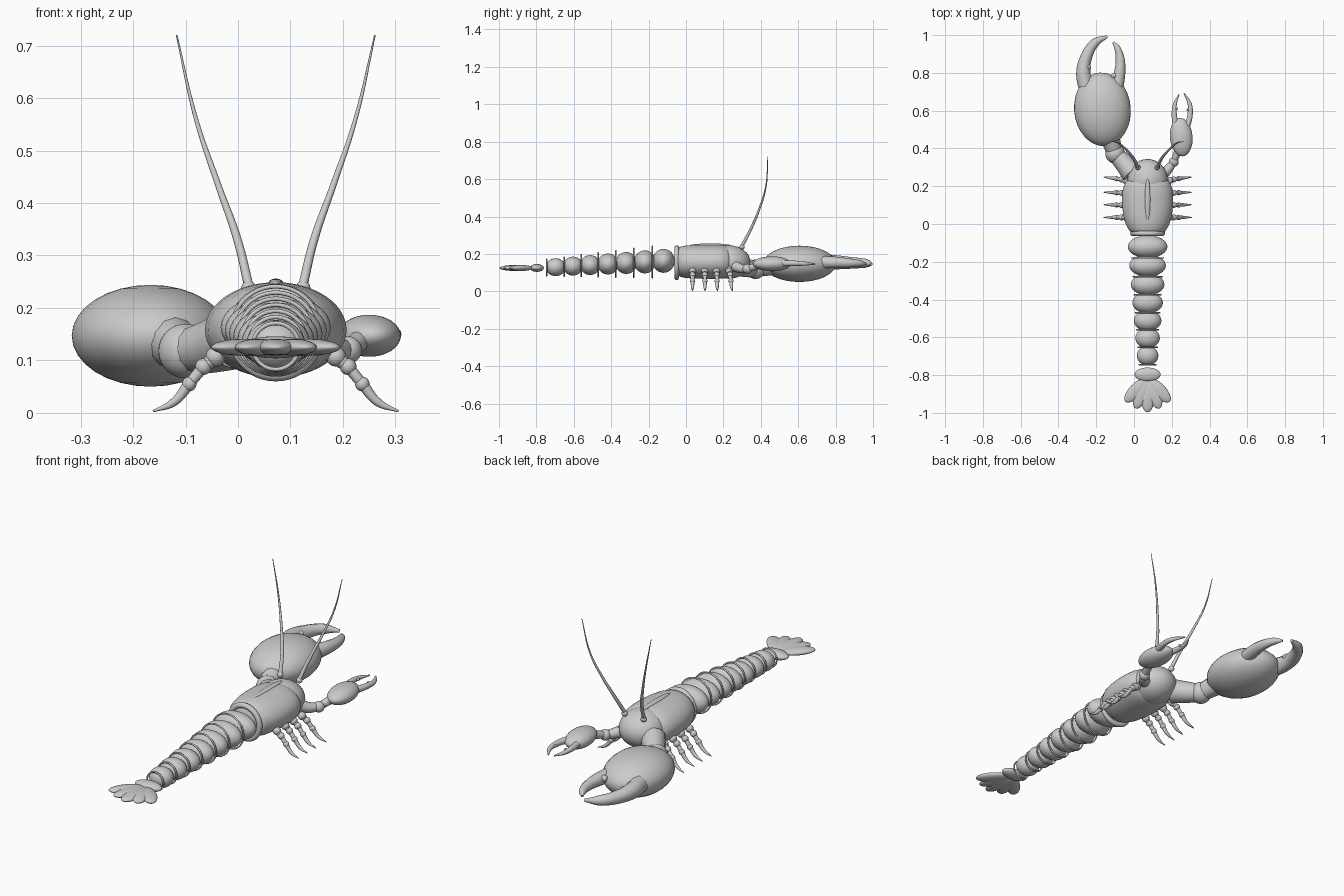
import bpy, math
from mathutils import Vector

CX = 0.072  # body centre line


def finish(o, name):
    o.name = name
    for p in o.data.polygons:
        p.use_smooth = True
    return o


def ball(name, loc, size, rot=0.0, seg=32):
    bpy.ops.mesh.primitive_uv_sphere_add(segments=seg, ring_count=seg // 2, radius=1,
                                         location=loc, rotation=(0, 0, math.radians(rot)))
    o = bpy.context.object
    o.scale = size if isinstance(size, tuple) else (size,) * 3
    return finish(o, name)


def ring(name, y, z, outer, minor):
    bpy.ops.mesh.primitive_torus_add(location=(CX, y, z), rotation=(math.pi / 2, 0, 0),
                                     major_radius=outer - minor, minor_radius=minor,
                                     major_segments=48, minor_segments=10)
    return finish(bpy.context.object, name)


def tube(name, pts):
    # smooth tapered tube through (x, y, z, radius) points
    cu = bpy.data.curves.new(name, 'CURVE')
    cu.dimensions = '3D'
    cu.bevel_depth = 1.0
    cu.bevel_resolution = 4
    cu.use_fill_caps = True
    cu.resolution_u = 8
    sp = cu.splines.new('BEZIER')
    sp.bezier_points.add(len(pts) - 1)
    for bp, p in zip(sp.bezier_points, pts):
        bp.co = p[:3]
        bp.radius = p[3]
        bp.handle_left_type = bp.handle_right_type = 'AUTO'
    o = bpy.data.objects.new(name, cu)
    bpy.context.collection.objects.link(o)
    bpy.ops.object.select_all(action='DESELECT')
    o.select_set(True)
    bpy.context.view_layer.objects.active = o
    bpy.ops.object.convert(target='MESH')
    return finish(bpy.context.object, name)


def loft(name, stations, n=48):
    # elliptical sections along y: (y, half width, half height, z centre)
    verts, faces = [], []
    for y, w, h, z in stations:
        for i in range(n):
            a = 2 * math.pi * i / n
            verts.append((CX + w * math.cos(a), y, z + h * math.sin(a)))
    for s in range(len(stations) - 1):
        for i in range(n):
            j = (i + 1) % n
            faces.append((s * n + i, s * n + n + i, s * n + n + j, s * n + j))
    faces += [tuple(range(n)), tuple(range(len(verts) - 1, len(verts) - n - 1, -1))]
    me = bpy.data.meshes.new(name)
    me.from_pydata(verts, [], faces)
    o = bpy.data.objects.new(name, me)
    bpy.context.collection.objects.link(o)
    return finish(o, name)


# carapace, head and back ridge
loft("carapace", [(-0.045, 0.088, 0.072, 0.158), (-0.03, 0.1, 0.08, 0.158), (0.0, 0.116, 0.087, 0.158),
                  (0.05, 0.129, 0.09, 0.158), (0.1, 0.135, 0.091, 0.158), (0.15, 0.135, 0.091, 0.158),
                  (0.19, 0.13, 0.09, 0.158), (0.22, 0.118, 0.084, 0.158), (0.24, 0.095, 0.07, 0.158)])
ball("head", (CX, 0.23, 0.157), (0.107, 0.114, 0.089))
ball("back_ridge", (CX, 0.13, 0.245), (0.015, 0.11, 0.011))
ring("carapace_rim", -0.05, 0.153, 0.093, 0.013)

# abdomen segments with thin hoops between them
seg_y = [-0.12, -0.22, -0.32, -0.417, -0.512, -0.604, -0.697]
hoop_y = [-0.18, -0.28, -0.375, -0.47, -0.56, -0.652, -0.745]
for i in range(7):
    t = i / 6
    ball(f"abdomen_segment_{i+1}", (CX, seg_y[i], 0.163 - 0.034 * t),
         (0.105 - 0.048 * t, 0.06 - 0.008 * t, 0.064 - 0.016 * t))
    ring(f"abdomen_hoop_{i+1}", hoop_y[i], 0.157 - 0.03 * t, 0.088 - 0.04 * t, 0.004)

# tail fan
ball("tail_base", (CX, -0.797, 0.125), (0.069, 0.037, 0.021))
for i, a in enumerate((-44, -22, 0, 22, 44)):
    r = math.radians(a)
    d = 0.092 if a else 0.1
    ball(f"tail_lobe_{i+1}", (CX + d * math.sin(r) * 0.95, -0.815 - d * math.cos(r), 0.125),
         (0.036, 0.082, 0.016), a)

# eyes, antennae and legs on both sides
for s, side in ((-1, "left"), (1, "right")):
    ball(f"{side}_eye", (CX + s * 0.052, 0.3, 0.238), 0.014, seg=20)
    tube(f"{side}_antenna", [(CX + s * x, y, z, r) for x, y, z, r in (
        (0.05, 0.295, 0.235, 0.009), (0.073, 0.345, 0.33, 0.008), (0.11, 0.39, 0.435, 0.006),
        (0.152, 0.427, 0.56, 0.004), (0.189, 0.437, 0.72, 0.0015))])
    for k, (y, dy) in enumerate(((0.035, 0.0), (0.1, 0.002), (0.163, 0.005), (0.228, 0.02))):
        def P(x, f, z, r):
            return (CX + s * x, y + dy * f, z, r)
        n = f"{side}_leg_{k+1}"
        tube(n + "_upper", [P(0.085, 0, 0.125, 0.016), P(0.13, 0.3, 0.095, 0.013)])
        ball(n + "_hip", P(0.115, 0.1, 0.107, 0)[:3], 0.019, seg=16)
        ball(n + "_knee", P(0.138, 0.4, 0.088, 0)[:3], 0.016, seg=16)
        tube(n + "_middle", [P(0.138, 0.4, 0.088, 0.011), P(0.165, 0.6, 0.055, 0.01)])
        ball(n + "_ankle", P(0.165, 0.6, 0.055, 0)[:3], 0.014, seg=16)
        tube(n + "_foot", [P(0.165, 0.6, 0.055, 0.011), P(0.195, 0.8, 0.02, 0.008),
                           P(0.234, 1, 0.003, 0.002)])

# large crusher claw
tube("large_arm", [(-0.01, 0.27, 0.14, 0.058), (-0.06, 0.33, 0.125, 0.05), (-0.1, 0.37, 0.118, 0.042)])
ball("large_arm_elbow", (-0.1, 0.372, 0.118), 0.052)
tube("large_arm_wrist", [(-0.1, 0.372, 0.118, 0.042), (-0.125, 0.45, 0.135, 0.05)])
ball("large_palm", (-0.167, 0.607, 0.147), (0.15, 0.195, 0.097), 5)
tube("large_outer_finger", [(-0.255, 0.73, 0.155, 0.042), (-0.268, 0.8, 0.155, 0.038),
                            (-0.252, 0.885, 0.152, 0.031), (-0.205, 0.96, 0.15, 0.024),
                            (-0.142, 0.992, 0.146, 0.007)])
tube("large_inner_finger", [(-0.09, 0.72, 0.155, 0.034), (-0.076, 0.8, 0.155, 0.03),
                            (-0.073, 0.87, 0.152, 0.024), (-0.088, 0.93, 0.15, 0.017),
                            (-0.11, 0.963, 0.147, 0.006)])
for i, (x, y, r) in enumerate(((-0.245, 0.78, 0.018), (-0.243, 0.83, 0.016), (-0.105, 0.785, 0.016))):
    ball(f"large_claw_tooth_{i+1}", (x, y, 0.165), r, seg=16)

# small pincer claw
tube("small_arm", [(0.15, 0.26, 0.135, 0.03), (0.185, 0.295, 0.122, 0.024), (0.21, 0.33, 0.12, 0.018)])
ball("small_arm_elbow", (0.21, 0.328, 0.12), 0.026)
tube("small_arm_wrist", [(0.21, 0.328, 0.12, 0.017), (0.232, 0.385, 0.138, 0.02)])
ball("small_palm", (0.25, 0.46, 0.147), (0.06, 0.102, 0.04), 5)
tube("small_left_finger", [(0.222, 0.52, 0.15, 0.016), (0.213, 0.58, 0.15, 0.014),
                           (0.217, 0.635, 0.148, 0.01), (0.238, 0.685, 0.146, 0.003)])
tube("small_right_finger", [(0.283, 0.52, 0.15, 0.016), (0.297, 0.58, 0.15, 0.014),
                            (0.295, 0.635, 0.148, 0.011), (0.265, 0.692, 0.146, 0.003)])
for i, (x, y) in enumerate(((0.227, 0.61), (0.285, 0.605))):
    ball(f"small_claw_tooth_{i+1}", (x, y, 0.152), 0.007, seg=12)
